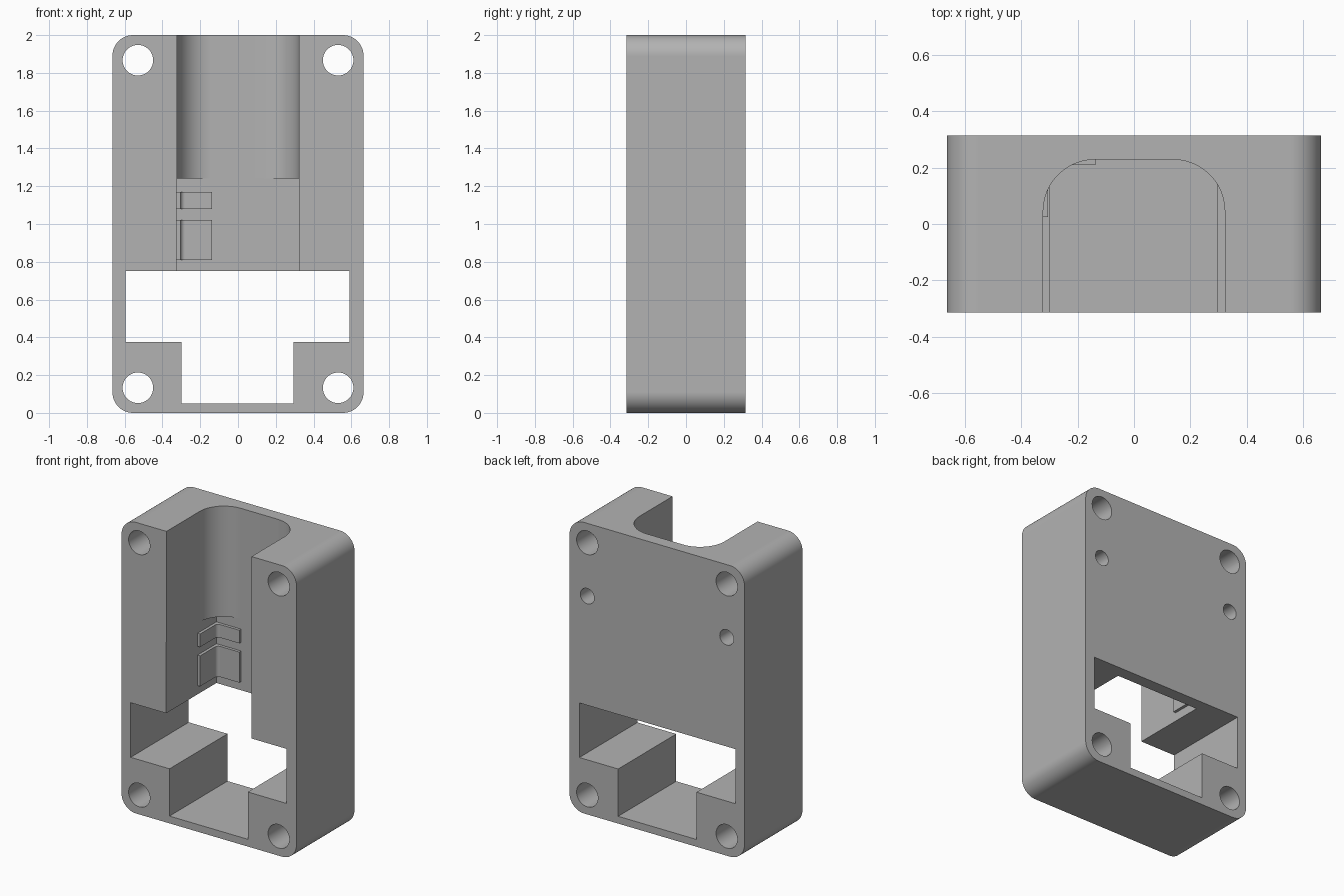
import bpy, bmesh
from math import cos, sin, pi
from mathutils import Vector

cube = bpy.data.objects.get("Cube")
if cube:
    bpy.data.objects.remove(cube, do_unlink=True)

grey = bpy.data.materials.new("matte grey")
grey.use_nodes = True
colour = (0.45, 0.45, 0.45, 1)
grey.diffuse_color = colour
grey.node_tree.nodes["Principled BSDF"].inputs["Base Color"].default_value = colour


def arc(cx, cy, r, start, end, steps=12):
    """Points along an arc, angles in quarter turns."""
    angles = [(start + (end - start) * i / steps) * pi / 2 for i in range(steps + 1)]
    return [(cx + r * cos(a), cy + r * sin(a)) for a in angles]


def prism(name, points, lo, hi, along):
    """Extrude a flat outline along y (outline in x, z) or z (outline in x, y)."""
    place = (lambda p: Vector((p[0], lo, p[1]))) if along == "y" else (lambda p: Vector((p[0], p[1], lo)))
    step = Vector((0, hi - lo, 0)) if along == "y" else Vector((0, 0, hi - lo))
    bm = bmesh.new()
    face = bm.faces.new([bm.verts.new(place(p)) for p in points])
    new = bmesh.ops.extrude_face_region(bm, geom=[face])["geom"]
    bmesh.ops.translate(bm, vec=step, verts=[v for v in new if isinstance(v, bmesh.types.BMVert)])
    bmesh.ops.recalc_face_normals(bm, faces=bm.faces)
    mesh = bpy.data.meshes.new(name)
    bm.to_mesh(mesh)
    bm.free()
    mesh.materials.append(grey)
    obj = bpy.data.objects.new(name, mesh)
    bpy.context.collection.objects.link(obj)
    return obj


def rect(x0, x1, y0, y1):
    return [(x0, y0), (x1, y0), (x1, y1), (x0, y1)]


def circle(x, z, r):
    return arc(x, z, r, 0, 4, 40)[:-1]


W, D, H, R = 0.665, 0.315, 2.0, 0.11

# Housing block with rounded corners
outline = (arc(W - R, H - R, R, 0, 1) + arc(R - W, H - R, R, 1, 2)
           + arc(R - W, R, R, 2, 3) + arc(W - R, R, R, 3, 4))
housing = prism("housing", outline, -D, D, "y")

# T-shaped window through the lower part
window = [(-0.3, 0.05), (0.295, 0.05), (0.295, 0.375), (0.59, 0.375),
          (0.59, 0.75), (-0.595, 0.75), (-0.595, 0.375), (-0.3, 0.375)]
cutters = [prism("window_cutter", window, -0.5, 0.5, "y")]

# Rounded upper channel, square lower channel
cx, cy, r = 0.139, 0.045, 0.184
channel = [(-0.323, -0.5), (0.323, -0.5)] + arc(cx, cy, r, 0, 1) + arc(-cx, cy, r, 1, 2)
cutters.append(prism("round_channel_cutter", channel, 1.1, 2.2, "z"))
cutters.append(prism("square_channel_cutter", rect(-0.325, 0.325, -0.5, 0.23), 0.6, 1.24, "z"))

# Corner screw holes right through, and shallow holes in the back
for x in (-0.53, 0.53):
    for z in (0.133, 1.867):
        cutters.append(prism("screw_hole_cutter", circle(x, z, 0.081), -0.5, 0.5, "y"))
    cutters.append(prism("back_hole_cutter", circle(x, 1.5, 0.053), 0.0, 0.5, "y"))

for cutter in cutters:
    mod = housing.modifiers.new(cutter.name, "BOOLEAN")
    mod.operation, mod.solver, mod.object = "DIFFERENCE", "EXACT", cutter

cut_mesh = bpy.data.meshes.new_from_object(
    housing.evaluated_get(bpy.context.evaluated_depsgraph_get()))
housing.modifiers.clear()
housing.data = cut_mesh
cut_mesh.name = "housing"
for cutter in cutters:
    bpy.data.objects.remove(cutter, do_unlink=True)

# Raised L-shaped ribs in the channel corner
f = 0.025
rib = ([(-0.33, 0.025), (-0.305, 0.025)] + arc(f - 0.305, 0.21 - f, f, 2, 1, 6)
       + [(-0.137, 0.21), (-0.137, 0.235), (-0.33, 0.235)])
parts = [housing,
         prism("upper_rib", rib, 1.08, 1.17, "z"),
         prism("lower_rib", rib, 0.81, 1.02, "z")]

# Smooth curved walls, keep flats flat
for obj in parts:
    bpy.ops.object.select_all(action="DESELECT")
    obj.select_set(True)
    bpy.context.view_layer.objects.active = obj
    bpy.ops.object.shade_smooth_by_angle(angle=pi / 7)
    weighted = obj.modifiers.new("weighted normals", "WEIGHTED_NORMAL")
    weighted.keep_sharp = True
